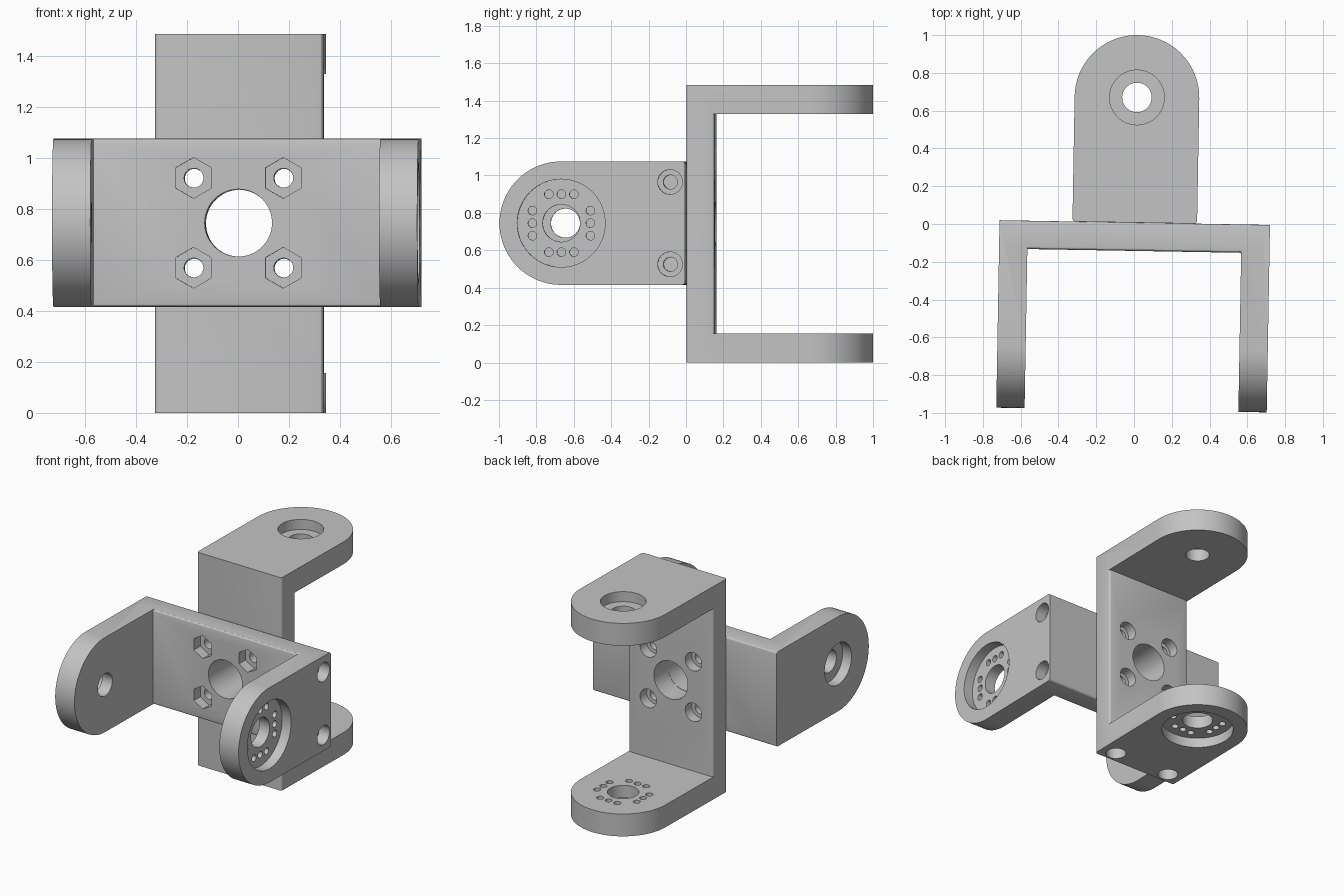
import bpy, bmesh
from math import pi, sin, cos, radians
from mathutils import Matrix

cube = bpy.data.objects.get("Cube")
if cube:
    bpy.data.objects.remove(cube, do_unlink=True)

grey = bpy.data.materials.new("plain_grey")
grey.use_nodes = True
colour = (0.55, 0.55, 0.55, 1)
grey.diffuse_color = colour
grey.node_tree.nodes["Principled BSDF"].inputs["Base Color"].default_value = colour

# Bracket frame: x across the width, y along the arms, z along the web
HALF_W, PIVOT, WEB, FILLET = 0.33, 0.6625, 0.15, 0.016


def arc(cx, cy, r, start, end, n):
    return [(cx + r * cos(start + (end - start) * i / n),
             cy + r * sin(start + (end - start) * i / n)) for i in range(n + 1)]


def circle(cx, cy, r, n=48, turn=0):
    return arc(cx, cy, r, turn, turn + 2 * pi, n)[:-1]


def prism(bm, points, lo, hi, axis="z"):
    """Extrude a closed outline along z or y."""
    def place(a, b, t):
        return (a, b, t) if axis == "z" else (a, t, b)
    low = [bm.verts.new(place(a, b, lo)) for a, b in points]
    high = [bm.verts.new(place(a, b, hi)) for a, b in points]
    bm.faces.new(low)
    bm.faces.new(high)
    for i in range(len(points)):
        j = (i + 1) % len(points)
        bm.faces.new((low[i], low[j], high[j], high[i]))


def to_object(bm, name):
    bmesh.ops.recalc_face_normals(bm, faces=bm.faces)
    mesh = bpy.data.meshes.new(name)
    bm.to_mesh(mesh)
    bm.free()
    ob = bpy.data.objects.new(name, mesh)
    bpy.context.scene.collection.objects.link(ob)
    return ob


def base_corners():
    x, f = HALF_W - FILLET, FILLET
    return arc(-x, f, f, pi, 1.5 * pi, 3) + arc(x, f, f, 1.5 * pi, 2 * pi, 3)


def make_bracket(name, half, arm, hex_nuts, matrix):
    # Web with rounded long edges
    bm = bmesh.new()
    x, y = HALF_W - FILLET, WEB - FILLET
    prism(bm, base_corners() + arc(x, y, FILLET, 0, pi / 2, 3)
          + arc(-x, y, FILLET, pi / 2, pi, 3), -half + 0.03, half - 0.03)
    body = to_object(bm, name)

    # Two arms with round ends
    arms = bmesh.new()
    outline = base_corners() + arc(0, PIVOT, HALF_W, 0, pi, 40)
    prism(arms, outline, half - arm, half)
    prism(arms, outline, -half, arm - half)

    # Pockets: horn recess, bearing recess, screw heads, nuts or bolt heads
    pockets = bmesh.new()
    prism(pockets, circle(0, PIVOT, 0.235, 64), half - 0.07, half + 0.1)
    prism(pockets, circle(0, PIVOT, 0.145), -half - 0.1, 0.07 - half)
    for sx in (-1, 1):
        prism(pockets, circle(sx * 0.22, 0.08, 0.066, 32), half - 0.08, half + 0.1)
        for sz in (-1, 1):
            head = (circle(sx * 0.176, sz * 0.176, 0.08, 6) if hex_nuts
                    else circle(sx * 0.176, sz * 0.176, 0.064, 32))
            prism(pockets, head, WEB - 0.07, WEB + 0.1, "y")

    # Through holes: pivots, horn screw pattern, web bore and bolts
    holes = bmesh.new()
    prism(holes, circle(0, PIVOT, 0.1), half - arm - 0.1, half + 0.1)
    prism(holes, circle(0, PIVOT, 0.078), -half - 0.1, arm - half + 0.1)
    prism(holes, circle(0, 0, 0.132, 64), -0.1, WEB + 0.1, "y")
    for s in (-1, 1):
        for k in (-1, 0, 1):
            for a, b in ((s * 0.155, k * 0.067), (k * 0.067, s * 0.155)):
                prism(holes, circle(a, PIVOT + b, 0.023, 20), half - arm - 0.1, half + 0.1)
        prism(holes, circle(s * 0.22, 0.08, 0.038, 24), half - 0.3, half + 0.1)
        for sz in (-1, 1):
            prism(holes, circle(s * 0.176, sz * 0.176, 0.038, 24), -0.1, WEB + 0.1, "y")

    # Combine everything into one clean mesh
    helpers = []
    for bm, part, mode in ((arms, "arms", "UNION"), (pockets, "pockets", "DIFFERENCE"),
                           (holes, "holes", "DIFFERENCE")):
        helper = to_object(bm, name + "_" + part)
        helper.hide_render = True
        helpers.append(helper)
        mod = body.modifiers.new(part, "BOOLEAN")
        mod.operation, mod.solver, mod.object = mode, "EXACT", helper
    graph = bpy.context.evaluated_depsgraph_get()
    mesh = bpy.data.meshes.new_from_object(body.evaluated_get(graph))
    body.modifiers.clear()
    body.data = mesh
    for helper in helpers:
        bpy.data.objects.remove(helper, do_unlink=True)
    mesh.materials.clear()
    mesh.materials.append(grey)
    mesh.shade_smooth()
    mesh.set_sharp_from_angle(angle=radians(20))
    body.matrix_world = matrix


def frame(x_axis, y_axis, z_axis, height):
    axes = Matrix((x_axis, y_axis, z_axis)).transposed().to_4x4()
    return Matrix.Translation((0.004, 0.0075, height)) @ Matrix.Rotation(radians(-1), 4, "Z") @ axes


# Two brackets back to back, turned a quarter from each other
make_bracket("front_bracket", 0.716, 0.15, True,
             frame((0, 0, 1), (0, -1, 0), (1, 0, 0), 0.745))
make_bracket("rear_bracket", 0.7425, 0.156, False,
             frame((-1, 0, 0), (0, 1, 0), (0, 0, -1), 0.7425))
